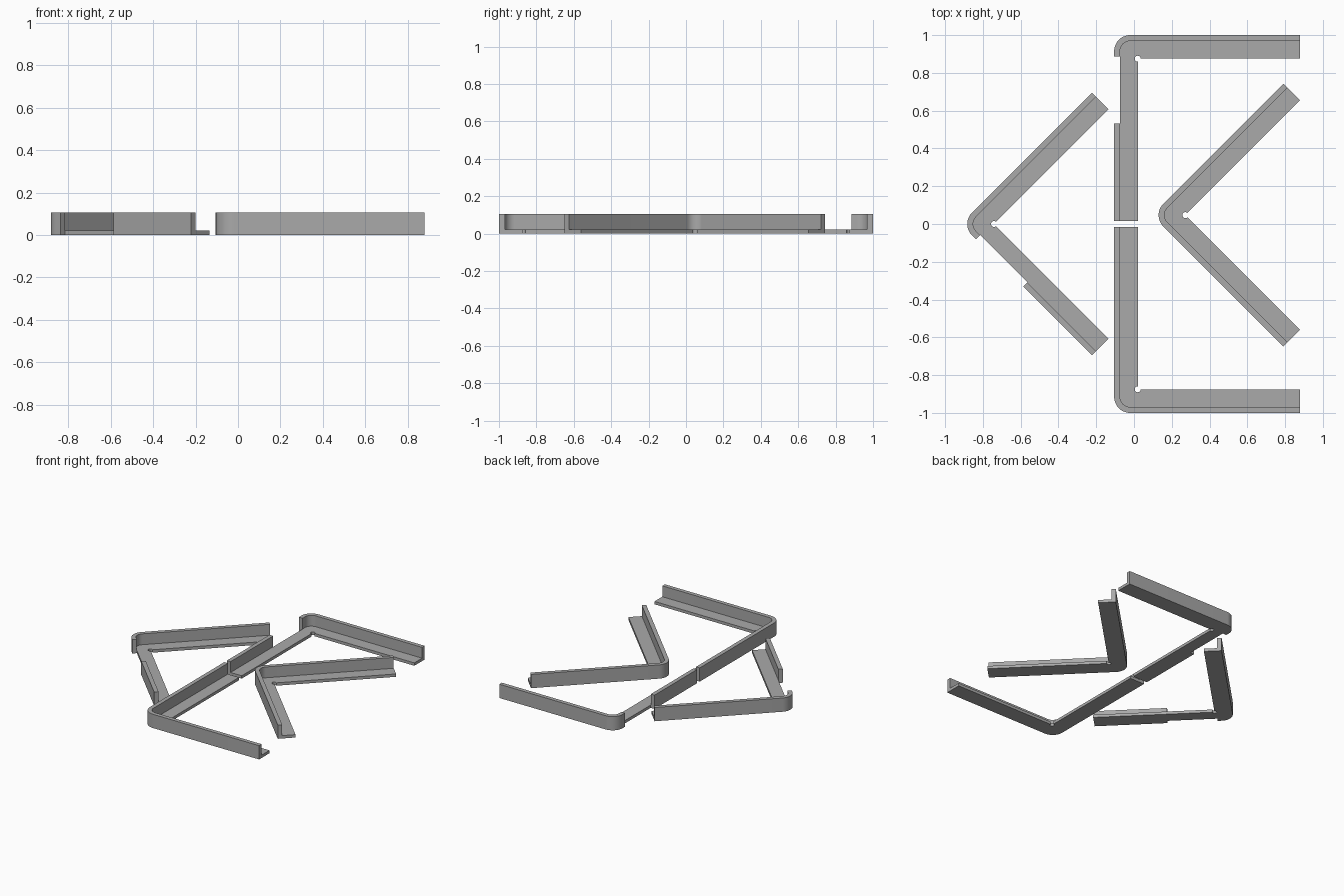
import bpy, bmesh, math

if "Cube" in bpy.data.objects:
    bpy.data.objects.remove(bpy.data.objects["Cube"])

LENGTH, WIDTH, WALL = 0.984, 0.125, 0.031   # arm length, flange width, wall thickness
HEIGHT, BASE, RADIUS = 0.105, 0.022, 0.085  # wall height, flange thickness, outer corner radius
GAP = (0.114, 0.469)                        # span of the opening along one arm

grey = bpy.data.materials.new("grey plastic")
grey.diffuse_color = (0.4, 0.4, 0.4, 1)
grey.use_nodes = True
grey.node_tree.nodes["Principled BSDF"].inputs["Base Color"].default_value = grey.diffuse_color


def prism(name, outline, z0, z1):
    """Extrude a counter-clockwise outline from z0 to z1."""
    bm = bmesh.new()
    face = bm.faces.new([bm.verts.new((x, y, z0)) for x, y in outline])
    top = bmesh.ops.extrude_face_region(bm, geom=[face])["geom"]
    bmesh.ops.translate(bm, vec=(0, 0, z1 - z0),
                        verts=[v for v in top if isinstance(v, bmesh.types.BMVert)])
    bmesh.ops.recalc_face_normals(bm, faces=bm.faces)
    mesh = bpy.data.meshes.new(name)
    bm.to_mesh(mesh)
    bm.free()
    obj = bpy.data.objects.new(name, mesh)
    bpy.context.collection.objects.link(obj)
    return obj


def arc(center, r, a0, a1, steps):
    """Points on an arc, angles in degrees."""
    return [(center + r * math.cos(math.radians(a0 + (a1 - a0) * i / steps)),
             center + r * math.sin(math.radians(a0 + (a1 - a0) * i / steps)))
            for i in range(steps + 1)]


def carve(obj, cutter):
    """Subtract the cutter and discard it."""
    cutter.hide_render = True
    mod = obj.modifiers.new("cut", 'BOOLEAN')
    mod.operation, mod.solver, mod.object = 'DIFFERENCE', 'EXACT', cutter
    bpy.context.view_layer.objects.active = obj
    bpy.ops.object.modifier_apply(modifier=mod.name)
    bpy.data.objects.remove(cutter)


def bracket(name, corner, angle, gap):
    # Right-angled body with a rounded outer corner
    body = prism(name, arc(RADIUS, RADIUS, 180, 270, 16) +
                 [(LENGTH, 0), (LENGTH, WIDTH), (WIDTH, WIDTH),
                  (WIDTH, LENGTH), (0, LENGTH)], 0, HEIGHT)
    # Space above the flange, leaving the upright outer wall
    carve(body, prism("flange_cutter", arc(RADIUS, RADIUS - WALL, 180, 270, 16) +
                      [(1.2, WALL), (1.2, 1.2), (WALL, 1.2)], BASE, HEIGHT + 0.1))
    # Round relief at the inner corner
    carve(body, prism("relief_cutter", arc(WIDTH, 0.016, 0, 345, 23), -0.1, 0.2))
    # Opening in the wall of one arm
    if gap:
        a, b = GAP
        w = WALL + 0.0005
        carve(body, prism("gap_cutter", [(a, -0.1), (b, -0.1), (b, w), (a, w)], -0.1, 0.2))
    body.location = (*corner, 0)
    body.rotation_euler.z = math.radians(angle)
    body.data.materials.clear()
    body.data.materials.append(grey)
    bpy.ops.object.select_all(action='DESELECT')
    body.select_set(True)
    bpy.context.view_layer.objects.active = body
    bpy.ops.object.shade_smooth_by_angle(angle=math.radians(30))


bracket("front_corner_bracket", (-0.105, -1.0), 0, False)
bracket("back_corner_bracket", (-0.105, 1.0), -90, True)
bracket("right_corner_bracket", (0.095, 0.047), -45, False)
bracket("left_corner_bracket", (-0.918, 0.0), -45, True)
